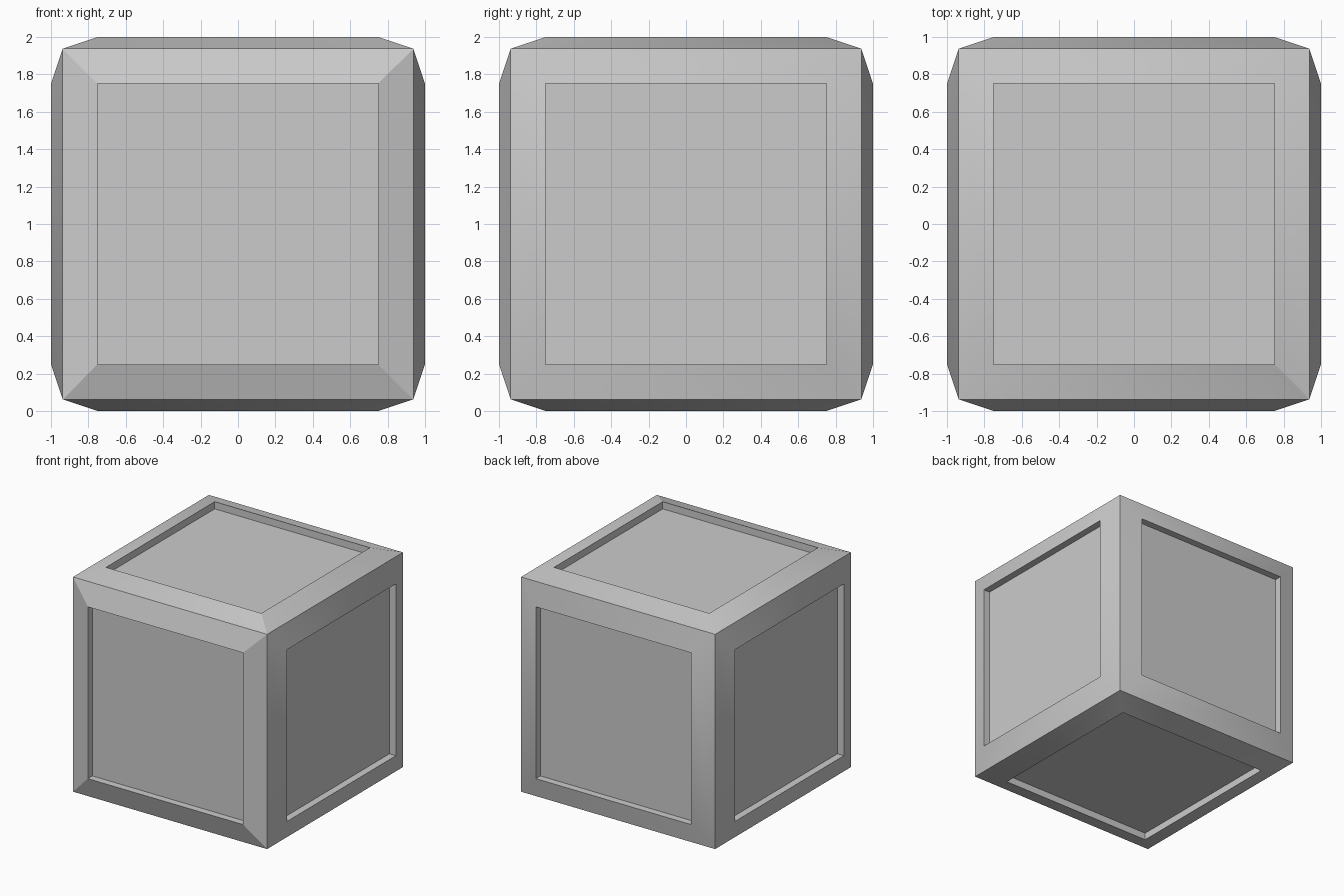
import bpy, bmesh
from math import radians

if "Cube" in bpy.data.objects:
    bpy.data.objects.remove(bpy.data.objects["Cube"])

CORE = 1.875      # distance between opposite recessed panels
RIM = 0.1875      # width of the sloping frame
RISE = 0.0625     # frame height above the panel

# Crate block: cube with a raised sloping frame and recessed panel on every side
bm = bmesh.new()
bmesh.ops.create_cube(bm, size=CORE)
bm.normal_update()
panels = list(bm.faces)
frame = bmesh.ops.inset_individual(bm, faces=panels, thickness=RIM, depth=RISE,
                                   use_even_offset=True)["faces"]
frame = list(frame)
bm.normal_update()
bmesh.ops.inset_individual(bm, faces=panels, thickness=0.0, depth=-RISE)
bm.normal_update()

# Smooth frame corners, with hard edges elsewhere and a faceted front frame
for f in bm.faces:
    f.smooth = True
for f in frame:
    if f.normal.y < -0.9:
        f.smooth = False
for e in bm.edges:
    c = (e.verts[0].co + e.verts[1].co) / 2
    top_mitre = c.z > 0.95 and c.x > 0.8 and c.y < -0.8
    if e.calc_face_angle(0) > radians(30) or top_mitre:
        e.smooth = False

bmesh.ops.translate(bm, verts=bm.verts, vec=(0, 0, 1))
mesh = bpy.data.meshes.new("crate_block")
bm.to_mesh(mesh)
bm.free()
obj = bpy.data.objects.new("crate_block", mesh)
bpy.context.collection.objects.link(obj)
